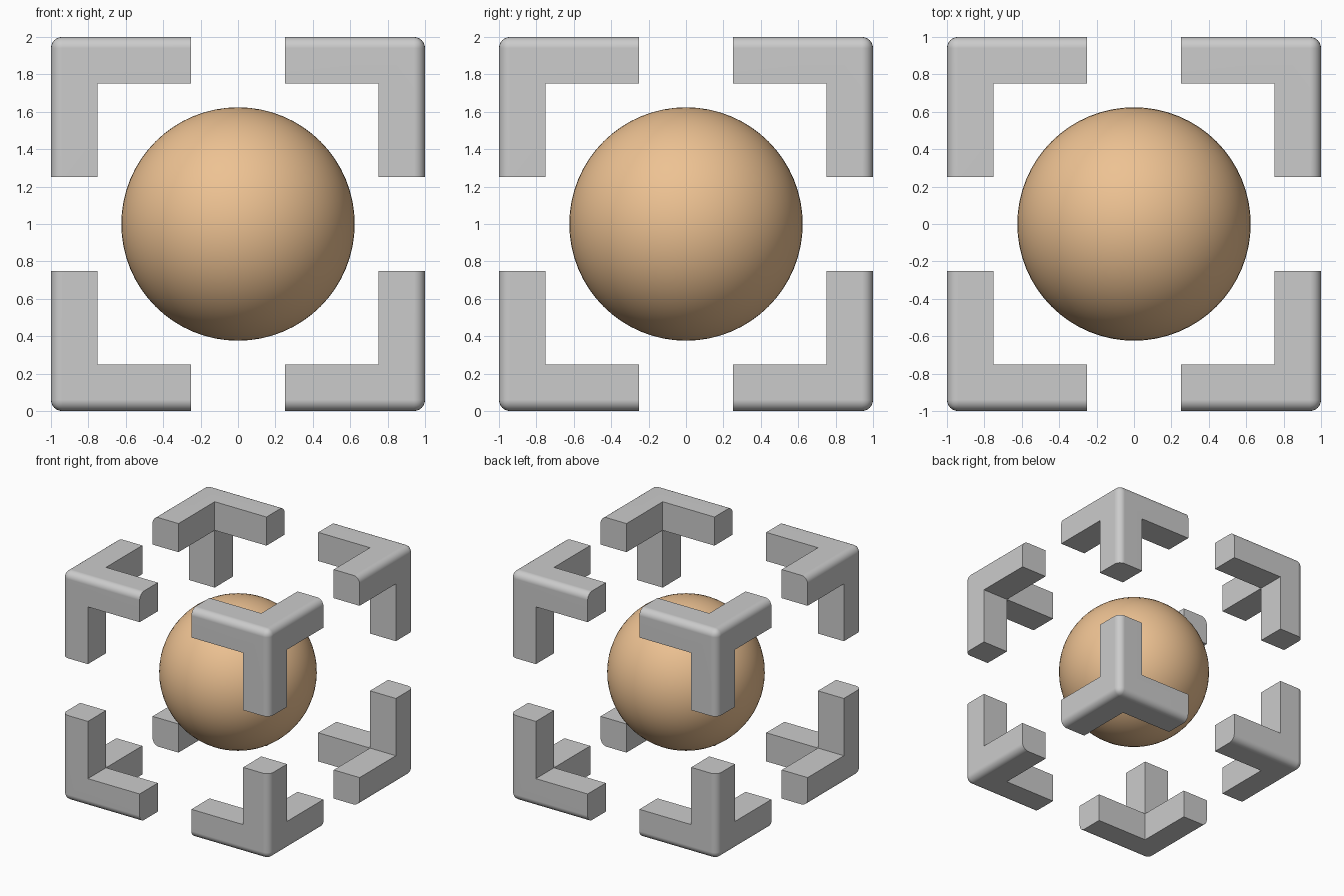
import bpy, bmesh, math
from mathutils import Matrix, Vector

if "Cube" in bpy.data.objects:
    bpy.data.objects.remove(bpy.data.objects["Cube"])

HALF, THICK, ARM, ROUND = 1.0, 0.25, 0.75, 0.06
CENTRE = (0, 0, 1)


def smooth(obj, degrees=35):
    bpy.ops.object.select_all(action='DESELECT')
    obj.select_set(True)
    bpy.context.view_layer.objects.active = obj
    bpy.ops.object.shade_smooth_by_angle(angle=math.radians(degrees))


# Corner bracket: a cube at the (+,+,+) corner with three arms growing inwards
bm = bmesh.new()
mid = HALF - THICK / 2
bmesh.ops.create_cube(bm, size=THICK, matrix=Matrix.Translation((mid, mid, mid)))
bm.normal_update()
inner = [f for f in bm.faces if sum(f.normal) < 0]
for f in bmesh.ops.extrude_discrete_faces(bm, faces=inner)['faces']:
    f.normal_update()
    shift = f.normal * (ARM - THICK)
    bmesh.ops.translate(bm, vec=shift, verts=f.verts[:])
bmesh.ops.dissolve_limit(bm, angle_limit=0.01, verts=bm.verts[:], edges=bm.edges[:])

# Round only the outer edges, those lying on two outer planes
def is_outer(e):
    return sum(all(abs(v.co[i] - HALF) < 1e-4 for v in e.verts) for i in range(3)) == 2

bmesh.ops.bevel(bm, geom=[e for e in bm.edges if is_outer(e)], offset=ROUND,
                offset_type='OFFSET', segments=6, profile=0.5, affect='EDGES')
bmesh.ops.recalc_face_normals(bm, faces=bm.faces[:])
mesh = bpy.data.meshes.new("corner_brackets")
bm.to_mesh(mesh)
bm.free()
brackets = bpy.data.objects.new("corner_brackets", mesh)
brackets.location = CENTRE
bpy.context.collection.objects.link(brackets)
smooth(brackets)

# Mirror to all eight corners, keeping the flat sides flat
mirror = brackets.modifiers.new("mirror", 'MIRROR')
mirror.use_axis = (True, True, True)
mirror.use_mirror_merge = False
weighted = brackets.modifiers.new("weighted_normals", 'WEIGHTED_NORMAL')
weighted.keep_sharp = True

# Central ball
bpy.ops.mesh.primitive_uv_sphere_add(segments=64, ring_count=32, radius=0.624, location=CENTRE)
ball = bpy.context.object
ball.name = "ball"
smooth(ball)
tan = bpy.data.materials.new("tan")
tan.diffuse_color = (0.85, 0.54, 0.29, 1)
tan.use_nodes = True
tan.node_tree.nodes["Principled BSDF"].inputs["Base Color"].default_value = tan.diffuse_color
ball.data.materials.append(tan)
